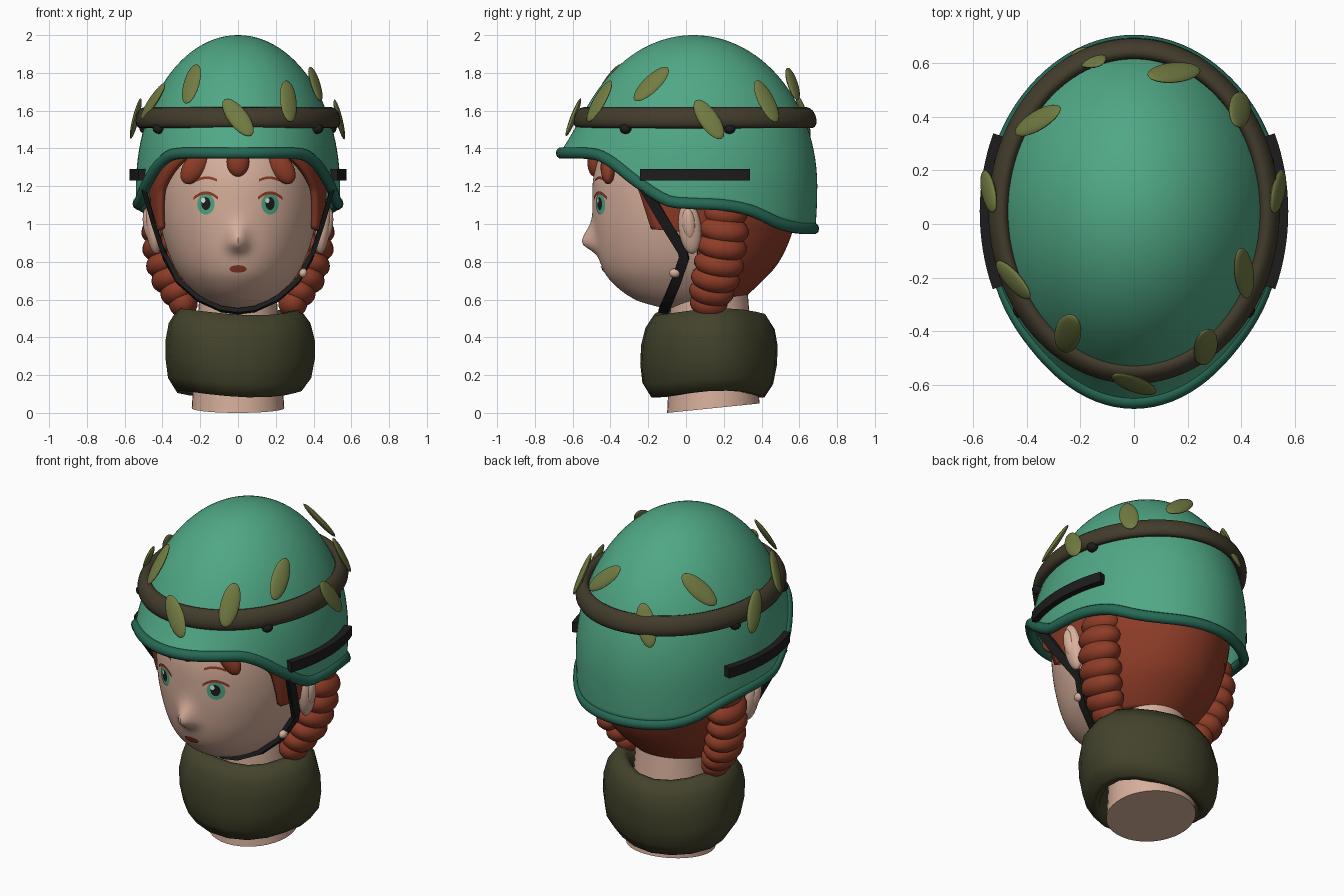
import bpy, bmesh, math
from math import sin, cos, pi, sqrt, exp
from mathutils import Vector, Matrix, Euler

if "Cube" in bpy.data.objects:
    bpy.data.objects.remove(bpy.data.objects["Cube"])


def mat(name, r, g, b):
    m = bpy.data.materials.new(name)
    m.diffuse_color = (r, g, b, 1)
    m.use_nodes = True
    m.node_tree.nodes["Principled BSDF"].inputs["Base Color"].default_value = m.diffuse_color
    return m


GREEN = mat("helmet green", .08, .39, .235)
RIM = mat("dark green", .02, .14, .09)
SKIN = mat("skin", .68, .43, .33)
HAIR = mat("red hair", .27, .045, .02)
BAND = mat("band brown", .055, .045, .025)
LEAF = mat("leaf olive", .17, .2, .055)
SCARF = mat("scarf olive", .055, .055, .025)
BLACK = mat("black", .012, .012, .012)
WHITE = mat("white", .85, .85, .85)


def finish(name, bm, material, angle=50, front=False):
    bmesh.ops.remove_doubles(bm, verts=bm.verts, dist=1e-5)
    bmesh.ops.recalc_face_normals(bm, faces=bm.faces)
    if front and sum(f.normal.y for f in bm.faces) > 0:
        bmesh.ops.reverse_faces(bm, faces=bm.faces)
    me = bpy.data.meshes.new(name)
    bm.to_mesh(me)
    bm.free()
    me.materials.append(material)
    me.shade_smooth()
    me.set_sharp_from_angle(angle=math.radians(angle))
    ob = bpy.data.objects.new(name, me)
    bpy.context.collection.objects.link(ob)
    return ob


def grid(name, rows, material, closed=True, loop=False, caps=(False, False), angle=50, front=False):
    """Skin rows of points; closed joins each row, loop joins last row to first."""
    bm = bmesh.new()
    vs = [[bm.verts.new(p) for p in r] for r in rows]
    n = len(rows[0])
    for i in range(len(vs) if loop else len(vs) - 1):
        a, b = vs[i], vs[(i + 1) % len(vs)]
        for j in range(n if closed else n - 1):
            k = (j + 1) % n
            bm.faces.new((a[j], a[k], b[k], b[j]))
    for use, r in zip(caps, (vs[0], vs[-1])):
        if use:
            bm.faces.new(r)
    return finish(name, bm, material, angle, front)


def sweep(name, pts, normals, prof, material, loop=False):
    """Sweep a profile (along normal, along binormal) down a path."""
    rows, n = [], len(pts)
    for i, p in enumerate(pts):
        a = pts[i - 1] if loop or i else p
        b = pts[(i + 1) % n] if loop or i < n - 1 else p
        t = (b - a).normalized()
        nor = (normals[i] - t * normals[i].dot(t)).normalized()
        bi = t.cross(nor)
        rows.append([p + nor * u + bi * v for u, v in prof])
    return grid(name, rows, material, True, loop, (not loop, not loop))


def oval(rx, ry, n=10):
    return [(rx * cos(2 * pi * i / n), ry * sin(2 * pi * i / n)) for i in range(n)]


def ellipsoid(name, loc, radii, rot, material, seg=20):
    m = rot if isinstance(rot, Matrix) else Euler(rot).to_matrix()
    bm = bmesh.new()
    bmesh.ops.create_uvsphere(bm, u_segments=seg, v_segments=seg // 2 + 2, radius=1,
                              matrix=Matrix.Translation(loc) @ m.to_4x4() @ Matrix.Diagonal((*radii, 1)))
    return finish(name, bm, material)


def curve(xs, ys, x):
    """Smooth interpolation through table points."""
    x = min(max(x, xs[0]), xs[-1])
    i = max(k for k in range(len(xs) - 1) if xs[k] <= x)
    def slope(k):
        a, b = max(k - 1, 0), min(k + 1, len(xs) - 1)
        return (ys[b] - ys[a]) / (xs[b] - xs[a])
    h = xs[i + 1] - xs[i]
    t = (x - xs[i]) / h
    return (ys[i] * (1 + 2 * t) * (1 - t) ** 2 + ys[i + 1] * t * t * (3 - 2 * t)
            + h * t * (1 - t) * (slope(i) * (1 - t) - slope(i + 1) * t))


# head: half width, front and back depth by height
Z = [.545, .56, .6, .7, .8, .95, 1.1, 1.25, 1.4, 1.55]
W = [.03, .1, .19, .29, .35, .4, .425, .43, .42, .38]
F = [-.05, -.14, -.27, -.4, -.455, -.485, -.495, -.49, -.45, -.38]
B = [.1, .2, .25, .36, .45, .52, .55, .55, .52, .45]
YC = .02


def head_point(th, z, off=0):
    x = (curve(Z, W, z) + off) * cos(th)
    s = sin(th)
    y = YC + s * ((curve(Z, B, z) - YC + off) if s > 0 else (YC - curve(Z, F, z) + off))
    if s < 0 and not off:  # nose
        y -= .072 * exp(-(x / .05) ** 2 - ((z - .9) / (.085 if z > .9 else .045)) ** 2)
    return Vector((x, y, z))


def face_y(x, z):
    return head_point(-math.acos(x / curve(Z, W, z)), z).y


grid("head", [[head_point(2 * pi * j / 120, .545 + 1.005 * (i / 64) ** 1.3) for j in range(120)]
              for i in range(65)], SKIN, caps=(True, True))

# hair shell with side locks in front of the ears
rows = []
for i in range(44):
    z = .615 + .019 * i
    edge = .06 if z < .97 else -.17 - .3 * (z - .97) - .5 * max(0, z - 1.18)
    s = (edge - YC) / (YC - curve(Z, F, z))
    th0 = math.asin(max(-.85, min(.85, s)))
    rows.append([head_point(th0 + (pi - 2 * th0) * j / 48, z, .025) for j in range(49)])
hair = grid("hair_back", rows, HAIR, closed=False)
sol = hair.modifiers.new("thickness", "SOLIDIFY")
sol.thickness, sol.offset = .03, 0
for x, z, a in ((-.23, 1.3, .6), (0, 1.33, 0), (.23, 1.3, -.6)):
    ellipsoid("hair_fringe", (x, face_y(x, z) - .01, z), (.06, .04, .1 - .02 * (x == 0)), (0, a, 0), HAIR)

# ears and braids
for s in (-1, 1):
    ellipsoid("ear", (s * .45, .02, .98), (.04, .06, .14), (.1, s * .12, 0), SKIN)
    ellipsoid("ear_hollow", (s * .475, .015, 1.0), (.028, .035, .085), (.1, s * .12, 0), SKIN)
    for x, y, z, r in ((.4, .2, 1.06, .125), (.41, .2, .97, .135), (.405, .19, .88, .135),
                       (.385, .175, .79, .135), (.36, .155, .71, .13), (.32, .135, .64, .12), (.29, .12, .58, .1)):
        ellipsoid("braid_segment", (s * x, y, z), (.1 * r / .13, r, .077), (-.15, s * .3, 0), HAIR)


# painted face: thin plates following the head surface
def plate(name, pts_fn, material, lift):
    rows = [[Vector((x, face_y(x, z) - lift, z)) for x, z in pts_fn(k / 3)] for k in (0, 1, 2, 3)]
    grid(name, rows, material, front=True)


def disc(cx, cz, rx, rz):
    return lambda k: [(cx + u * k, cz + v * k) for u, v in oval(rx, rz, 24)]


for s in (-1, 1):
    e = s * .17
    plate("iris", disc(e, 1.105, .046, .055), GREEN, .004)
    plate("pupil", disc(e, 1.108, .024, .034), BLACK, .006)
    plate("eye_glint", disc(e - .014, 1.125, .011, .014), WHITE, .008)
    for nm, cx, hw, zz, arch, t in (("lash", e, .065, 1.135, .03, .008), ("brow", s * .165, .055, 1.23, .015, .007)):
        rows = []
        for k in (-1, 1):
            xz = [(cx + hw * u / 6, zz + arch * (1 - (u / 6) ** 2) + k * t) for u in range(-6, 7)]
            rows.append([Vector((x, face_y(x, z) - .007, z)) for x, z in xz])
        grid(nm, rows, HAIR, closed=False, front=True)
plate("mouth", disc(0, .762, .046, .02), HAIR, .005)

# neck with slanted base
rows = []
for z, r, c in ((0, .245, .145), (.1, .24, .145), (.35, .22, .13), (.72, .2, .12)):
    rows.append([(r * cos(a), c + r * sin(a), z + (.025 * (1 + sin(a)) if z < .05 else 0))
                 for a in (2 * pi * j / 40 for j in range(40))])
grid("neck", rows, SKIN, caps=(True, True))

# lumpy scarf
rows = []
for r, z in ((.6, .47), (.7, .53), (.82, .535), (.95, .46), (1, .37), (1, .27), (.96, .17), (.84, .1), (.72, .1), (.66, .2)):
    row = []
    for j in range(18):
        a = 2 * pi * j / 18
        k = r * (1 + .03 * sin(3 * a + 5 * z) + .015 * sin(5 * a))
        row.append((.395 * k * cos(a), .118 + .362 * k * sin(a), z + .018 * sin(2 * a + 1) * (r > .65)))
    rows.append(row)
grid("scarf", rows, SCARF, loop=True, angle=80)

# helmet shell
CY, AX, AY, CZ, H = .04, .54, .655, 1.2, .8
RY = [-.7, -.46, -.37, -.25, -.1, .0, .2, .35, .5, .6, .71]
RZ = [1.375, 1.37, 1.325, 1.225, 1.125, 1.11, 1.1, 1.07, 1.005, .98, .975]


def shell(th, t):
    zr = curve(RY, RZ, CY + AY * sin(th))
    end = math.acos((zr - CZ) / H) if zr > CZ else pi / 2 + (CZ - zr) / H
    a = end * t
    if a < pi / 2:
        r, z = sin(a), CZ + H * cos(a)
    else:
        z = CZ - H * (a - pi / 2)
        r = 1 - .3 * (CZ - z) ** 2
    flare = .07 * max(0, -sin(th)) ** 2 * t ** 8
    return Vector((AX * r * cos(th), CY + AY * r * sin(th) - flare, z))


def dome_normal(p):
    return Vector((p.x / AX ** 2, (p.y - CY) / AY ** 2, max(p.z - CZ, 0) / H ** 2)).normalized()


TH = [2 * pi * j / 96 for j in range(96)]
dome = grid("helmet_shell", [[shell(a, max(i, .02) / 32) for a in TH] for i in range(33)], GREEN, caps=(True, False))
sol = dome.modifiers.new("thickness", "SOLIDIFY")
sol.thickness, sol.offset = .025, -1
out = [Vector((cos(a) / AX, sin(a) / AY, 0)).normalized() for a in TH]
sweep("helmet_rim", [shell(a, 1) - out[i] * .008 for i, a in enumerate(TH)], out, oval(.028, .031), RIM, loop=True)

# band around the helmet
pts = [Vector((.505 * cos(a), .048 + .605 * sin(a), 1.563)) for a in TH]
sweep("helmet_band", pts, [dome_normal(p) for p in pts], oval(.035, .058, 14), BAND, loop=True)
for x, y in ((.42, -.32), (-.42, -.32), (.49, .23), (-.49, .23)):
    ellipsoid("band_knob", (x, y, 1.505), (.032, .032, .028), (0, 0, 0), BLACK, 12)

# leaves tucked in the band: x, y, height, sideways tilt in degrees
for x, y, z, tilt in ((-.165, .61, 1.56, -15), (.145, .555, 1.735, 40), (.385, .42, 1.645, -15),
                      (.525, .12, 1.55, -32), (.4, -.18, 1.735, 37), (.26, -.45, 1.645, 15),
                      (0, -.585, 1.56, -35), (-.24, -.4, 1.735, -10), (-.44, -.205, 1.645, 38),
                      (-.53, .12, 1.555, 30), (-.35, .38, 1.735, -40)):
    p = Vector((x, y, z))
    n = dome_normal(p)
    side = Vector((0, 0, 1)).cross(n).normalized()
    a = math.radians(tilt)
    d = n.cross(side) * cos(a) + side * sin(a)
    m = Matrix((n.cross(d), n, d)).transposed()
    ellipsoid("leaf", p + n * .012, (.053, .016, .125), m, LEAF, 16)

# side rails, chin strap and buckle
box = [(-.03, -.03), (.025, -.03), (.025, .03), (-.03, .03)]
for s in (-1, 1):
    ys = [-.235 + .565 * i / 16 for i in range(17)]
    pts = [Vector((s * .55 * sqrt(1 - ((y - .045) / .69) ** 2), y, 1.26)) for y in ys]
    sweep("side_rail", pts, [Vector((p.x / .3, (p.y - .045) / .476, 0)) for p in pts], box, BLACK)
    pts = [Vector((s * x, y, z)) for x, y, z in ((.5, -.22, 1.19), (.452, -.12, 1.02), (.4, -.02, .86),
           (.382, -.01, .82), (.318, -.05, .70), (.21, -.09, .605), (.09, -.115, .55), (0, -.12, .538))]
    sweep("chin_strap", pts, [Vector((p.x, -.05, -.25 if p.z < .7 else 0)) for p in pts],
          [(-.012, -.026), (.012, -.026), (.012, .026), (-.012, .026)], BLACK)
ellipsoid("strap_buckle", (.345, -.06, .74), (.022, .03, .025), (0, .4, 0), SKIN, 12)
